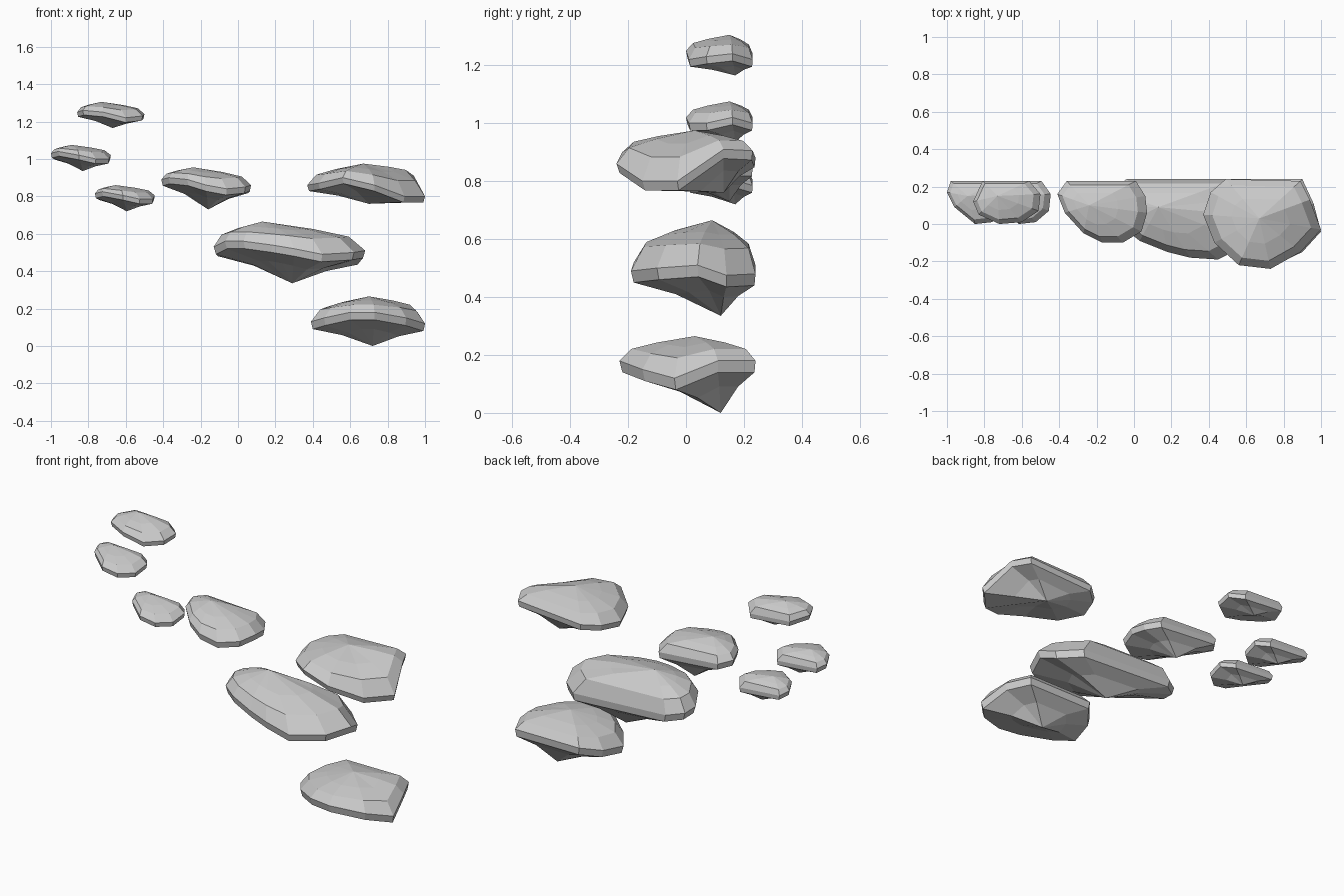
import bpy
from mathutils import Vector

if "Cube" in bpy.data.objects:
    bpy.data.objects.remove(bpy.data.objects["Cube"], do_unlink=True)

# One plain stone-grey material for every shelf
grey = bpy.data.materials.new("light_grey")
grey.use_nodes = True
colour = (0.6, 0.6, 0.6, 1)
grey.diffuse_color = colour
grey.node_tree.nodes["Principled BSDF"].inputs["Base Color"].default_value = colour

# Cross-section steps: share of the way inward, share of the height to the tip
TOP_STEPS = [(0.16, 0.48), (0.5, 0.74)]
UNDER_STEPS = [(0.03, 0.0), (0.5, 0.35)]


def ring_towards(rim, tip, inward, height):
    """Shrink the rim loop towards a tip, with its own vertical progress."""
    loop = []
    for point in rim:
        p = point.lerp(tip, inward)
        p.z = point.z + (tip.z - point.z) * height
        loop.append(p)
    return loop


def make_shelf(name, outline, crown, root, thickness):
    """Bracket-shaped slab: wavy rim band, domed top and tapering underside."""
    rim = [Vector(p) for p in outline]
    lower = [p - Vector((0, 0, thickness)) for p in rim]
    crown, root = Vector(crown), Vector(root)
    rings = [ring_towards(lower, root, *step) for step in reversed(UNDER_STEPS)]
    rings.append(rim)
    rings += [ring_towards(rim, crown, *step) for step in TOP_STEPS]

    count = len(rim)
    verts = [p for ring in rings for p in ring] + [root, crown]
    root_id, crown_id = len(verts) - 2, len(verts) - 1
    last = (len(rings) - 1) * count
    faces = []
    for i in range(count):
        j = (i + 1) % count
        for r in range(len(rings) - 1):
            a, b = r * count, (r + 1) * count
            faces.append((a + j, a + i, b + i, b + j))
        faces.append((i, j, root_id))
        faces.append((last + j, last + i, crown_id))

    mesh = bpy.data.meshes.new(name)
    mesh.from_pydata(verts, [], faces)
    mesh.materials.append(grey)
    mesh.update()
    shelf = bpy.data.objects.new(name, mesh)
    bpy.context.collection.objects.link(shelf)
    return shelf


# Large shelves on the left side of the group
make_shelf("upper_large_shelf", [
    (.49, .24, .88), (.89, .23, .905), (.94, .13, .91), (1, -.03, .8), (.89, -.15, .8),
    (.73, -.24, .86), (.56, -.22, .9), (.43, -.1, .87), (.37, .05, .86), (.41, .17, .87),
], crown=(.67, .03, .975), root=(.7, .13, .76), thickness=.032)

make_shelf("lower_large_shelf", [
    (.5, .24, .18), (.9, .24, .18), (.96, .11, .18), (1, -.04, .12), (.9, -.15, .15),
    (.73, -.23, .18), (.6, -.21, .18), (.46, -.1, .15), (.39, 0, .13), (.42, .14, .15),
], crown=(.7, .03, .265), root=(.72, .12, 0), thickness=.04)

# Broad shelf in the middle
make_shelf("middle_broad_shelf", [
    (-.04, .24, .51), (.54, .24, .48), (.65, .14, .475), (.68, .04, .51), (.62, -.1, .5),
    (.45, -.19, .49), (.3, -.18, .52), (.18, -.15, .54), (.03, -.09, .56),
    (-.07, -.01, .56), (-.13, .1, .53), (-.12, .18, .52),
], crown=(.13, .09, .665), root=(.29, .12, .335), thickness=.04)

# Medium shelf beside it
make_shelf("medium_shelf", [
    (-.36, .23, .88), (.01, .23, .85), (.06, .15, .85), (.07, .06, .86), (.04, -.04, .85),
    (-.06, -.1, .84), (-.17, -.1, .86), (-.27, -.05, .89), (-.37, .06, .9), (-.41, .16, .89),
], crown=(-.24, .1, .955), root=(-.16, .15, .73), thickness=.033)

# Small shelves: two rim shapes, given as offsets from the shelf centre
WIDE_RIM = [
    (-.13, .23, -.01), (.12, .23, -.03), (.18, .16, -.01), (.17, .07, -.02),
    (.08, .01, -.03), (-.04, .0, .0), (-.15, .05, .01), (-.18, .12, .0),
]
NARROW_RIM = [
    (-.14, .23, .0), (.11, .23, -.02), (.16, .16, .0), (.15, .07, -.02),
    (.08, .01, -.02), (-.01, .0, .0), (-.12, .09, .02), (-.16, .17, .01),
]
SMALL_SHELVES = {
    "top_small_shelf": (WIDE_RIM, -.68, 1.25),
    "outer_small_shelf": (NARROW_RIM, -.84, 1.02),
    "lower_small_shelf": (NARROW_RIM, -.605, .805),
}
for name, (rim, x, z) in SMALL_SHELVES.items():
    outline = [(x + dx, y, z + dz) for dx, y, dz in rim]
    make_shelf(name, outline, crown=(x - .05, .15, z + .055),
               root=(x + .01, .17, z - .085), thickness=.025)
